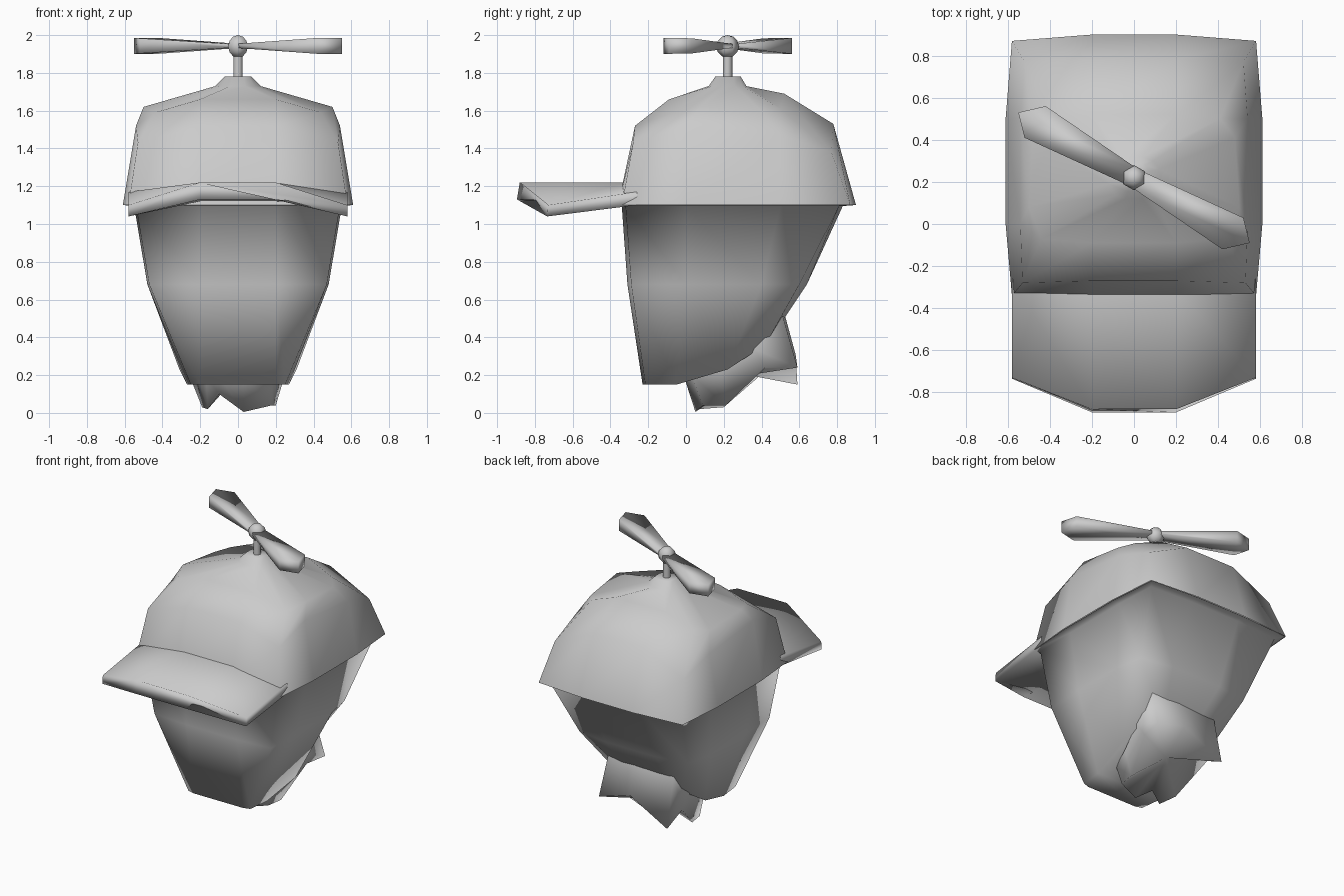
import bpy, bmesh
from math import radians

if "Cube" in bpy.data.objects:
    bpy.data.objects.remove(bpy.data.objects["Cube"])


def finish(name, bm, angle=180):
    bmesh.ops.recalc_face_normals(bm, faces=bm.faces)
    me = bpy.data.meshes.new(name)
    bm.to_mesh(me)
    bm.free()
    ob = bpy.data.objects.new(name, me)
    bpy.context.collection.objects.link(ob)
    bpy.ops.object.select_all(action='DESELECT')
    ob.select_set(True)
    bpy.context.view_layer.objects.active = ob
    bpy.ops.object.shade_smooth_by_angle(angle=radians(angle))
    return ob


def mirror(half):
    """Close a right-hand half outline into a full ring."""
    return half + [(-x, y, z) for x, y, z in reversed(half)]


def loft(name, rings, cap_start=True, cap_end=True, tip=None, angle=180):
    bm = bmesh.new()
    vs = [[bm.verts.new(p) for p in r] for r in rings]
    n = len(vs[0])
    for a, b in zip(vs, vs[1:]):
        for i in range(n):
            j = (i + 1) % n
            bm.faces.new((a[i], a[j], b[j], b[i]))
    if cap_start:
        bm.faces.new(vs[0])
    if tip:  # close the last ring with a fan
        c = bm.verts.new(tip)
        for i in range(n):
            bm.faces.new((vs[-1][i], vs[-1][(i + 1) % n], c))
    elif cap_end:
        bm.faces.new(vs[-1])
    return finish(name, bm, angle)


# Cap dome: half outlines from rim to crown and raised button
loft("cap_dome", [mirror(h) for h in (
    [(.2, -.36, 1.1), (.58, -.34, 1.1), (.61, 0, 1.1), (.61, .5, 1.1), (.58, .87, 1.1), (.2, .9, 1.1)],
    [(.2, -.27, 1.52), (.53, -.28, 1.43), (.54, 0, 1.52), (.54, .5, 1.47), (.52, .77, 1.38), (.2, .78, 1.53)],
    [(.2, -.09, 1.66), (.44, -.07, 1.59), (.5, .08, 1.62), (.48, .41, 1.59), (.41, .5, 1.61), (.2, .52, 1.69)],
    [(.04, .12, 1.73), (.09, .14, 1.73), (.12, .19, 1.73), (.12, .26, 1.73), (.09, .3, 1.73), (.04, .32, 1.73)],
    [(.03, .155, 1.78), (.055, .165, 1.78), (.07, .2, 1.78), (.07, .25, 1.78), (.055, .28, 1.78), (.03, .29, 1.78)],
)], cap_start=False)


# Brim: drooping sections from back to front (upper edge, then lower edge)
def brim_section(mid_up, mid_low, side_up, side_low):
    pts = [(.2, *mid_up), (.58, *side_up), (.58, *side_low), (.2, *mid_low)]
    left = [(-x, y, z) for x, y, z in pts]
    return [pts[0], pts[1], pts[2], pts[3], left[3], left[2], left[1], left[0]]

loft("cap_brim", [
    brim_section((-.32, 1.22), (-.31, 1.12), (-.26, 1.17), (-.26, 1.1)),
    brim_section((-.88, 1.22), (-.895, 1.13), (-.73, 1.1), (-.735, 1.04)),
], cap_start=False)

# Head: rim of the cap underside, hairline, cheeks, jaw rising to the back
loft("head", [mirror(h) for h in (
    [(.2, -.355, 1.1), (.58, -.335, 1.1), (.605, 0, 1.1), (.605, .5, 1.1), (.575, .87, 1.1), (.2, .895, 1.1)],
    [(.2, -.34, 1.095), (.54, -.32, 1.095), (.55, 0, 1.095), (.55, .5, 1.095), (.535, .81, 1.095), (.2, .83, 1.095)],
    [(.2, -.31, .68), (.47, -.29, .68), (.48, 0, .68), (.48, .4, .68), (.44, .6, .68), (.2, .64, .68)],
    [(.2, -.23, .15), (.25, -.215, .15), (.27, -.05, .15), (.31, .22, .23), (.25, .42, .36), (.12, .44, .38)],
)], cap_start=False)

# Torn neck stump with a ragged lower edge
loft("neck_stump", [
    [(.27, .51, .52), (.05, .52, .53), (-.26, .51, .52), (-.28, .36, .34), (-.23, .18, .24),
     (-.17, .02, .2), (-.1, 0, .19), (.03, -.01, .19), (.18, .03, .2), (.23, .18, .24), (.28, .36, .34)],
    [(.29, .59, .24), (.05, .58, .31), (-.26, .59, .15), (-.27, .43, .23), (-.19, .2, .03),
     (-.16, .07, .02), (-.1, .07, .1), (.03, .05, .005), (.18, .09, .04), (.2, .21, .04), (.26, .42, .24)],
], cap_start=False, tip=(0, .33, .2))

# Stem and hub of the propeller
bm = bmesh.new()
bmesh.ops.create_cone(bm, segments=8, radius1=.025, radius2=.025, depth=.15)
bmesh.ops.translate(bm, vec=(0, .22, 1.845), verts=bm.verts)
finish("propeller_stem", bm)

bm = bmesh.new()
bmesh.ops.create_uvsphere(bm, u_segments=6, v_segments=6, radius=.06)
bmesh.ops.translate(bm, vec=(0, .22, 1.94), verts=bm.verts)
finish("propeller_hub", bm)

# Two blades, thickening from root to tip
outline = [(.04, .03, .01), (.52, -.19, .04), (.55, -.31, .042), (.42, -.34, .042), (-.02, -.04, .01)]
for side, s in (("right", 1), ("left", -1)):
    loft("propeller_blade_" + side, [
        [(s * x, .22 + s * y, 1.943 + k * t) for x, y, t in outline] for k in (-1, 1)
    ])
